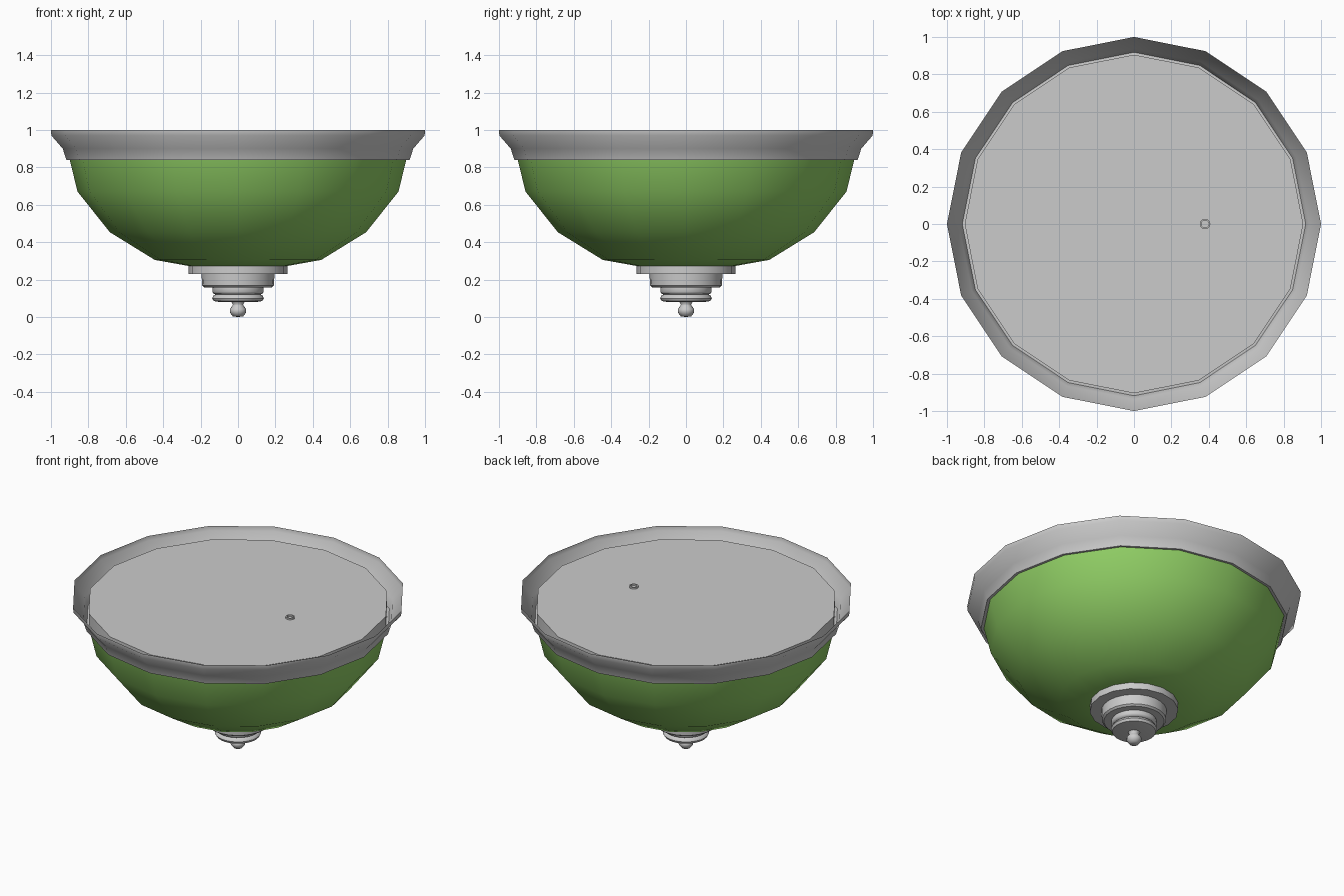
import bpy, math

if "Cube" in bpy.data.objects:
    bpy.data.objects.remove(bpy.data.objects["Cube"])


def lathe(name, profile, sides, color=None, sharp=30, center=(0, 0)):
    """Revolve (radius, z) points about a vertical axis; radius 0 makes a pole."""
    verts, faces, rings = [], [], []
    for r, z in profile:
        n = 1 if r == 0 else sides
        rings.append(list(range(len(verts), len(verts) + n)))
        for i in range(n):
            a = 2 * math.pi * i / sides
            verts.append((center[0] + r * math.cos(a), center[1] + r * math.sin(a), z))
    for a, b in zip(rings, rings[1:]):
        for i in range(sides):
            j = (i + 1) % sides
            if len(a) == 1:
                faces.append((a[0], b[j], b[i]))
            elif len(b) == 1:
                faces.append((a[i], a[j], b[0]))
            else:
                faces.append((a[i], a[j], b[j], b[i]))
    mesh = bpy.data.meshes.new(name)
    mesh.from_pydata(verts, [], faces)
    obj = bpy.data.objects.new(name, mesh)
    bpy.context.collection.objects.link(obj)
    if color:
        mat = bpy.data.materials.new(name + "_color")
        mat.diffuse_color = color
        mat.use_nodes = True
        mat.node_tree.nodes["Principled BSDF"].inputs["Base Color"].default_value = mat.diffuse_color
        mesh.materials.append(mat)
    bpy.ops.object.select_all(action='DESELECT')
    obj.select_set(True)
    bpy.context.view_layer.objects.active = obj
    bpy.ops.object.shade_smooth_by_angle(angle=math.radians(sharp))
    return obj


# Coloured glass bowl
lathe("glass_bowl", [(0, 0.265), (0.26, 0.272), (0.445, 0.305), (0.685, 0.453),
                     (0.858, 0.67), (0.902, 0.85)], 16, (0.28, 0.62, 0.13, 1), 50)

# Flared metal rim with a narrow lip underneath
lathe("rim", [(0.895, 0.842), (0.918, 0.84), (0.937, 0.90), (0.998, 0.97),
              (1.0, 1.0)], 16, sharp=40)

# Mounting plate recessed inside the rim
lathe("mounting_plate", [(0, 0.845), (0.905, 0.845), (0.905, 0.955), (0, 0.955)], 16)

# Small cable grommet on the plate
lathe("cable_grommet", [(0.028, 0.95), (0.028, 0.965), (0.02, 0.965), (0.02, 0.95)],
      16, center=(0.38, 0))

# Stepped finial under the bowl
lathe("finial_base", [(0, 0.23), (0.265, 0.23), (0.265, 0.272), (0, 0.272)], 16)
lathe("finial_step", [(0, 0.158), (0.18, 0.158), (0.192, 0.168), (0.195, 0.23),
                      (0, 0.235)], 24)
lathe("finial_collar", [(0, 0.078), (0.10, 0.08), (0.13, 0.085), (0.138, 0.10),
                        (0.13, 0.116), (0.118, 0.12), (0.13, 0.124), (0.137, 0.135),
                        (0.135, 0.158), (0, 0.16)], 24, sharp=50)
lathe("finial_knob", [(0, 0), (0.028, 0.003), (0.044, 0.025), (0.044, 0.042),
                      (0.03, 0.06), (0.028, 0.068), (0.036, 0.08), (0, 0.082)],
      16, sharp=60)
